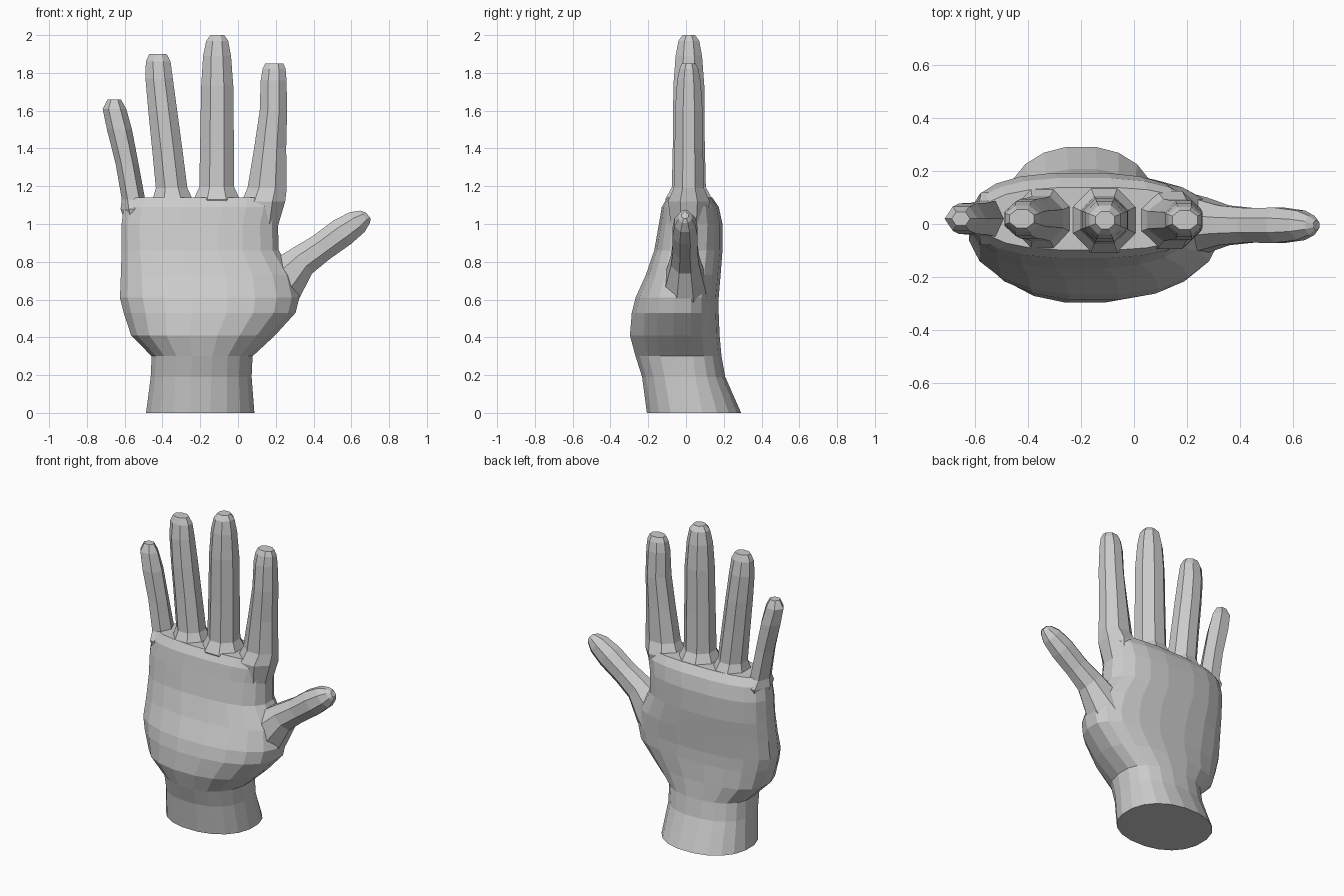
import bpy, bmesh, math
from mathutils import Vector

skin = bpy.data.materials.new("light grey")
skin.diffuse_color = (0.6, 0.6, 0.6, 1)


def loft(name, rings):
    """Skin a list of equal-length point rings and cap both ends."""
    bm = bmesh.new()
    loops = [[bm.verts.new(p) for p in ring] for ring in rings]
    n = len(loops[0])
    for a, b in zip(loops, loops[1:]):
        for i in range(n):
            j = (i + 1) % n
            bm.faces.new((a[i], a[j], b[j], b[i]))
    bm.faces.new(loops[0])
    bm.faces.new(loops[-1])
    bmesh.ops.recalc_face_normals(bm, faces=bm.faces)
    me = bpy.data.meshes.new(name)
    bm.to_mesh(me)
    bm.free()
    me.materials.append(skin)
    ob = bpy.data.objects.new(name, me)
    bpy.context.collection.objects.link(ob)
    return ob


def oval(center, axis, hu, hy, n):
    """Ring spanned by a sideways axis and the y axis, with a flat front."""
    pts = []
    for i in range(n):
        a = math.tau * (i + 0.5) / n - math.pi / 2
        s = 1 / math.cos(math.pi / n)
        pts.append(Vector(center) + Vector(axis) * (hu * s * math.cos(a))
                   + Vector((0, hy * s * math.sin(a), 0)))
    return pts


def palm_ring(z, x0, x1, yf, yb, yc, power, n=20):
    """Squarish oval with separate front and back depths."""
    pts = []
    for i in range(n):
        a = math.tau * (i + 0.5) / n
        c, s = math.cos(a), math.sin(a)
        u = math.copysign(abs(c) ** (2 / power), c)
        v = math.copysign(abs(s) ** (2 / power), s)
        y = yc + v * ((yb - yc) if v > 0 else (yc - yf))
        pts.append(Vector(((x0 + x1) / 2 + u * (x1 - x0) / 2, y, z)))
    return pts


# Wrist and palm: z, left, right, front, back, side line, squareness
palm = loft("hand", [palm_ring(*r) for r in [
    (0.00, -0.49, 0.09, -0.21, 0.295, 0.04, 2.2),
    (0.19, -0.465, 0.075, -0.235, 0.21, 0.01, 2.3),
    (0.30, -0.46, 0.08, -0.27, 0.19, 0.0, 2.3),
    (0.41, -0.57, 0.20, -0.30, 0.18, -0.01, 2.3),
    (0.53, -0.61, 0.31, -0.29, 0.175, -0.01, 2.3),
    (0.61, -0.63, 0.33, -0.27, 0.175, -0.01, 2.3),
    (0.73, -0.625, 0.30, -0.215, 0.185, 0.0, 2.4),
    (0.86, -0.62, 0.22, -0.17, 0.195, 0.01, 2.5),
    (1.00, -0.62, 0.215, -0.145, 0.195, 0.015, 2.6),
    (1.09, -0.61, 0.235, -0.13, 0.175, 0.02, 2.6),
    (1.14, -0.58, 0.235, -0.10, 0.14, 0.02, 2.6),
]])

# Fingers: sides, y centre, rows of (z, left, right, half depth)
fingers = {
    "index_finger": (8, 0.015, [
        (0.95, 0.06, 0.20, 0.09), (1.12, 0.02, 0.25, 0.11), (1.19, 0.05, 0.258, 0.08),
        (1.40, 0.085, 0.255, 0.075), (1.60, 0.115, 0.26, 0.073),
        (1.76, 0.12, 0.257, 0.062), (1.82, 0.13, 0.252, 0.05), (1.85, 0.145, 0.24, 0.036)]),
    "middle_finger": (8, 0.015, [
        (1.00, -0.19, -0.02, 0.09), (1.13, -0.235, 0.01, 0.125), (1.195, -0.205, -0.02, 0.09),
        (1.45, -0.20, -0.022, 0.084), (1.73, -0.195, -0.025, 0.082),
        (1.89, -0.185, -0.037, 0.07), (1.97, -0.168, -0.052, 0.055), (2.00, -0.145, -0.073, 0.033)]),
    "ring_finger": (8, 0.02, [
        (1.00, -0.42, -0.26, 0.09), (1.12, -0.455, -0.235, 0.12), (1.19, -0.435, -0.268, 0.085),
        (1.40, -0.455, -0.295, 0.078), (1.60, -0.475, -0.322, 0.075),
        (1.77, -0.49, -0.345, 0.065), (1.86, -0.488, -0.357, 0.05), (1.90, -0.47, -0.378, 0.035)]),
    "little_finger": (6, 0.02, [
        (0.98, -0.58, -0.48, 0.07), (1.08, -0.61, -0.46, 0.10), (1.13, -0.607, -0.50, 0.068),
        (1.32, -0.64, -0.535, 0.06), (1.50, -0.685, -0.57, 0.058),
        (1.61, -0.708, -0.60, 0.046), (1.66, -0.685, -0.625, 0.026)]),
}
parts = [loft(name, [oval(((a + b) / 2, yc, z), (1, 0, 0), (b - a) / 2, d, n)
                     for z, a, b, d in rows])
         for name, (n, yc, rows) in fingers.items()]

# Thumb: x, z, half width, half depth along a slanted path
slant = Vector((0.62, 0, -0.78))
parts.append(loft("thumb", [oval((x, -0.005, z), slant, w, d, 8) for x, z, w, d in [
    (0.14, 0.60, 0.16, 0.13), (0.245, 0.70, 0.125, 0.105), (0.34, 0.805, 0.085, 0.075),
    (0.44, 0.875, 0.076, 0.065), (0.55, 0.955, 0.078, 0.067),
    (0.63, 1.01, 0.066, 0.056), (0.672, 1.038, 0.042, 0.036), (0.69, 1.045, 0.02, 0.018)]]))

# Merge the digits into one skin
bpy.context.view_layer.objects.active = palm
for part in parts:
    mod = palm.modifiers.new("join_" + part.name, 'BOOLEAN')
    mod.operation = 'UNION'
    mod.solver = 'EXACT'
    mod.object = part
    bpy.ops.object.modifier_apply(modifier=mod.name)
    bpy.data.objects.remove(part)
